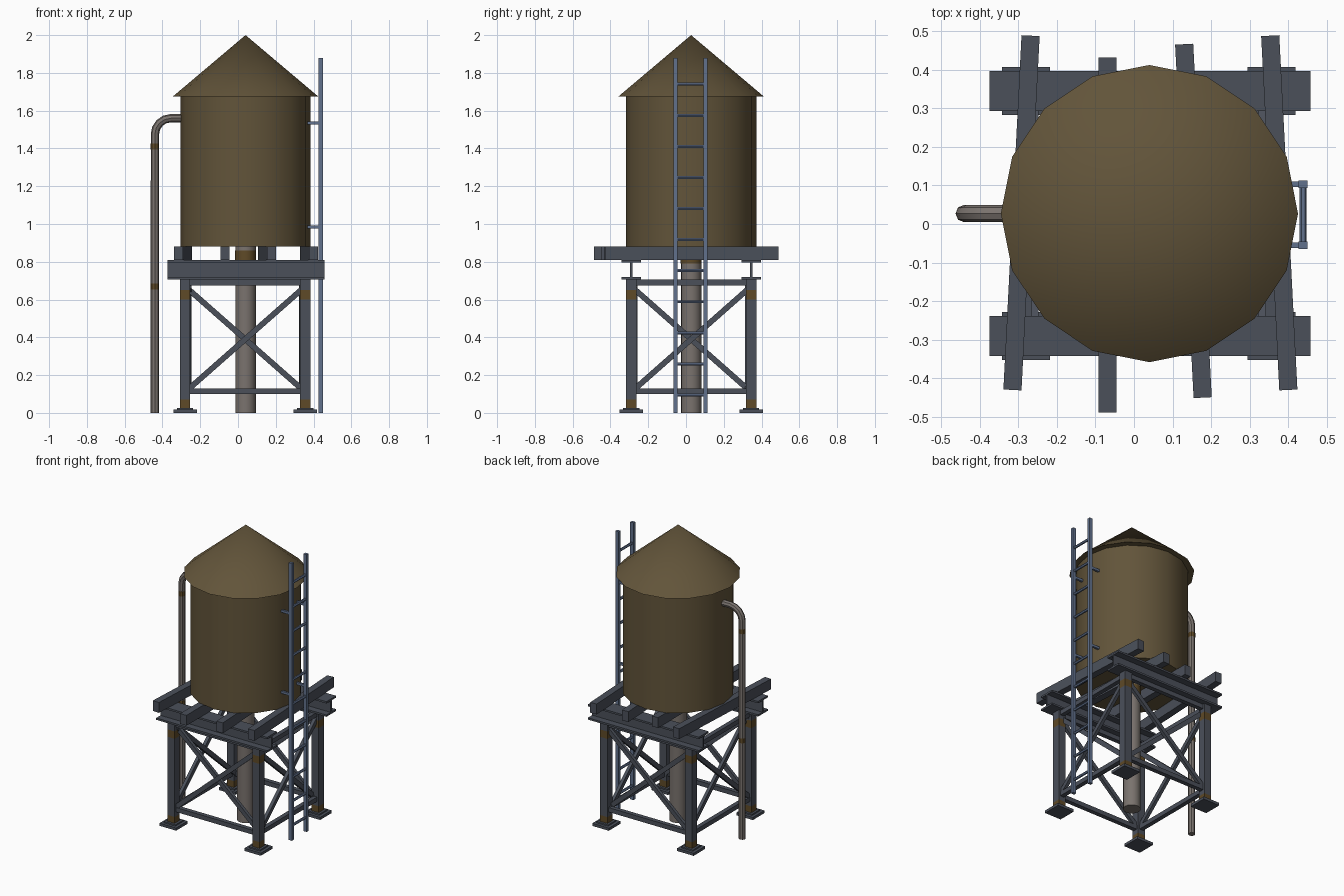
import bpy
from math import pi, cos, sin
from mathutils import Vector

cube = bpy.data.objects.get("Cube")
if cube:
    bpy.data.objects.remove(cube, do_unlink=True)


def material(name, rgb):
    m = bpy.data.materials.new(name)
    m.use_nodes = True
    m.diffuse_color = (*rgb, 1)
    m.node_tree.nodes["Principled BSDF"].inputs["Base Color"].default_value = (*rgb, 1)
    return m


TANK = material("weathered brown", (0.122, 0.089, 0.042))
STEEL = material("dark steel", (0.070, 0.080, 0.102))
LADDER = material("blue steel", (0.120, 0.165, 0.265))
PIPE = material("grey pipe", (0.195, 0.171, 0.156))
RUST = material("rust", (0.114, 0.068, 0.020))


def mesh(name, verts, faces, mat):
    me = bpy.data.meshes.new(name)
    me.from_pydata(verts, [], faces)
    me.materials.append(mat)
    ob = bpy.data.objects.new(name, me)
    bpy.context.collection.objects.link(ob)
    return ob


def extrude(name, a, b, profile, mat, up=(0, 0, 1)):
    """Sweep a closed (side, up) profile straight from a to b, with end caps."""
    a, b = Vector(a), Vector(b)
    d = (b - a).normalized()
    side = d.cross(Vector(up)).normalized()
    top = side.cross(d)
    n = len(profile)
    verts = [p + side * u + top * v for p in (a, b) for u, v in profile]
    faces = [(i, (i + 1) % n, n + (i + 1) % n, n + i) for i in range(n)]
    faces += [tuple(reversed(range(n))), tuple(range(n, 2 * n))]
    return mesh(name, verts, faces, mat)


def rect(w, h):
    return [(-w / 2, -h / 2), (w / 2, -h / 2), (w / 2, h / 2), (-w / 2, h / 2)]


def circle(r, n):
    return [(r * cos(2 * pi * i / n), r * sin(2 * pi * i / n)) for i in range(n)]


def bar(name, a, b, w, h, mat=STEEL, up=(0, 0, 1)):
    return extrude(name, a, b, rect(w, h), mat, up)


def smooth(ob):
    bpy.ops.object.select_all(action="DESELECT")
    ob.select_set(True)
    bpy.context.view_layer.objects.active = ob
    bpy.ops.object.shade_smooth_by_angle()


def cylinder(name, x, y, z0, z1, r, n, mat):
    ob = extrude(name, (x, y, z0), (x, y, z1), circle(r, n), mat, (0, 1, 0))
    smooth(ob)
    return ob


CX, CY = 0.04, 0.027
XS, YS = (-0.28, 0.356), (-0.29, 0.345)

# Tank and conical roof
cylinder("tank", CX, CY, 0.88, 1.68, 0.345, 16, TANK)
rim = [(CX + u, CY + v, 1.675) for u, v in circle(0.385, 16)]
roof = mesh("roof", rim + [(CX, CY, 2)],
            [(i, (i + 1) % 16, 16) for i in range(16)] + [tuple(reversed(range(16)))], TANK)
smooth(roof)

# Central riser pipe with a rusted collar
cylinder("riser_pipe", CX, CY, 0, 0.88, 0.054, 16, PIPE)
cylinder("riser_rust", CX, CY, 0.79, 0.86, 0.055, 16, RUST)

# Overflow pipe with a rounded elbow
PX, PZ, R = -0.44, 1.56, 0.085
curve = bpy.data.curves.new("overflow_pipe", "CURVE")
curve.dimensions = "3D"
path = [(PX, 0), (PX, PZ - R)]
path += [(PX + R - R * cos(a), PZ - R + R * sin(a)) for a in (pi / 8, pi / 4, 3 * pi / 8, pi / 2)]
path += [(-0.28, PZ)]
spline = curve.splines.new("POLY")
spline.points.add(len(path) - 1)
for p, (x, z) in zip(spline.points, path):
    p.co = (x, CY, z, 1)
curve.bevel_depth = 0.022
curve.bevel_resolution = 2
curve.use_fill_caps = True
curve.materials.append(PIPE)
overflow = bpy.data.objects.new("overflow_pipe", curve)
bpy.context.collection.objects.link(overflow)
bpy.ops.object.select_all(action="DESELECT")
overflow.select_set(True)
bpy.context.view_layer.objects.active = overflow
bpy.ops.object.convert(target="MESH")
smooth(bpy.context.view_layer.objects.active)
for z in (0.67, 1.41):
    cylinder("overflow_rust", PX, CY, z - 0.016, z + 0.016, 0.0225, 8, RUST)

# Legs with rusted ends, standing on stepped feet
for x in XS:
    for y in YS:
        levels = (0.02, 0.07, 0.6, 0.65, 0.71)
        for i, (z0, z1) in enumerate(zip(levels, levels[1:])):
            bar("leg_section", (x, y, z0), (x, y, z1), 0.054, 0.054,
                RUST if i in (0, 2) else STEEL, (0, 1, 0))
        bar("foot_plate", (x, y, 0), (x, y, 0.018), 0.124, 0.124, STEEL, (0, 1, 0))
        bar("foot_step", (x, y, 0.018), (x, y, 0.027), 0.085, 0.085, STEEL, (0, 1, 0))


# Horizontal ties and crossed braces on all four sides
def braced_side(p, q, inward):
    p, q, inward = Vector(p), Vector(q), Vector(inward)
    for z in (0.115, 0.69):
        h = Vector((0, 0, z))
        bar("tie_bar", p + h, q + h, 0.03, 0.03)
    low, high = Vector((0, 0, 0.11)), Vector((0, 0, 0.67))
    bar("cross_brace", p + low, q + high, 0.022, 0.03)
    bar("cross_brace", p + high + inward, q + low + inward, 0.022, 0.03)


for y, s in zip(YS, (1, -1)):
    braced_side((XS[0], y, 0), (XS[1], y, 0), (0, 0.022 * s, 0))
for x, s in zip(XS, (1, -1)):
    braced_side((x, YS[0], 0), (x, YS[1], 0), (0.022 * s, 0, 0))

# Main I-beams
F, W, H, T = 0.052, 0.006, 0.0515, 0.039
half = [(F, -H), (F, -T), (W, -T), (W, T), (F, T), (F, H)]
i_profile = half + [(-u, -v) for u, v in half]
for y in YS:
    extrude("main_beam", (-0.374, y, 0.758), (0.458, y, 0.758), i_profile, STEEL)

# Loose timbers laid across, slightly skewed
for x0, y0, x1, y1 in ((-0.315, -0.43, -0.268, 0.488), (-0.069, -0.488, -0.069, 0.432),
                       (0.178, -0.45, 0.13, 0.466), (0.4, -0.43, 0.353, 0.488)):
    bar("cross_beam", (x0, y0, 0.845), (x1, y1, 0.845), 0.047, 0.07)

# Ladder with rails, rungs and wall brackets
LX, RAILS = 0.438, (-0.055, 0.103)
for y in RAILS:
    bar("ladder_rail", (LX, y, 0), (LX, y, 1.88), 0.024, 0.02, LADDER, (0, 1, 0))
    for z in (0.985, 1.535):
        bar("ladder_bracket", (0.35, y, z), (0.445, y, z), 0.014, 0.016, LADDER)
for i in range(11):
    z = 0.095 + 0.1645 * i
    extrude("ladder_rung", (LX, RAILS[0], z), (LX, RAILS[1], z), circle(0.009, 6), LADDER)
